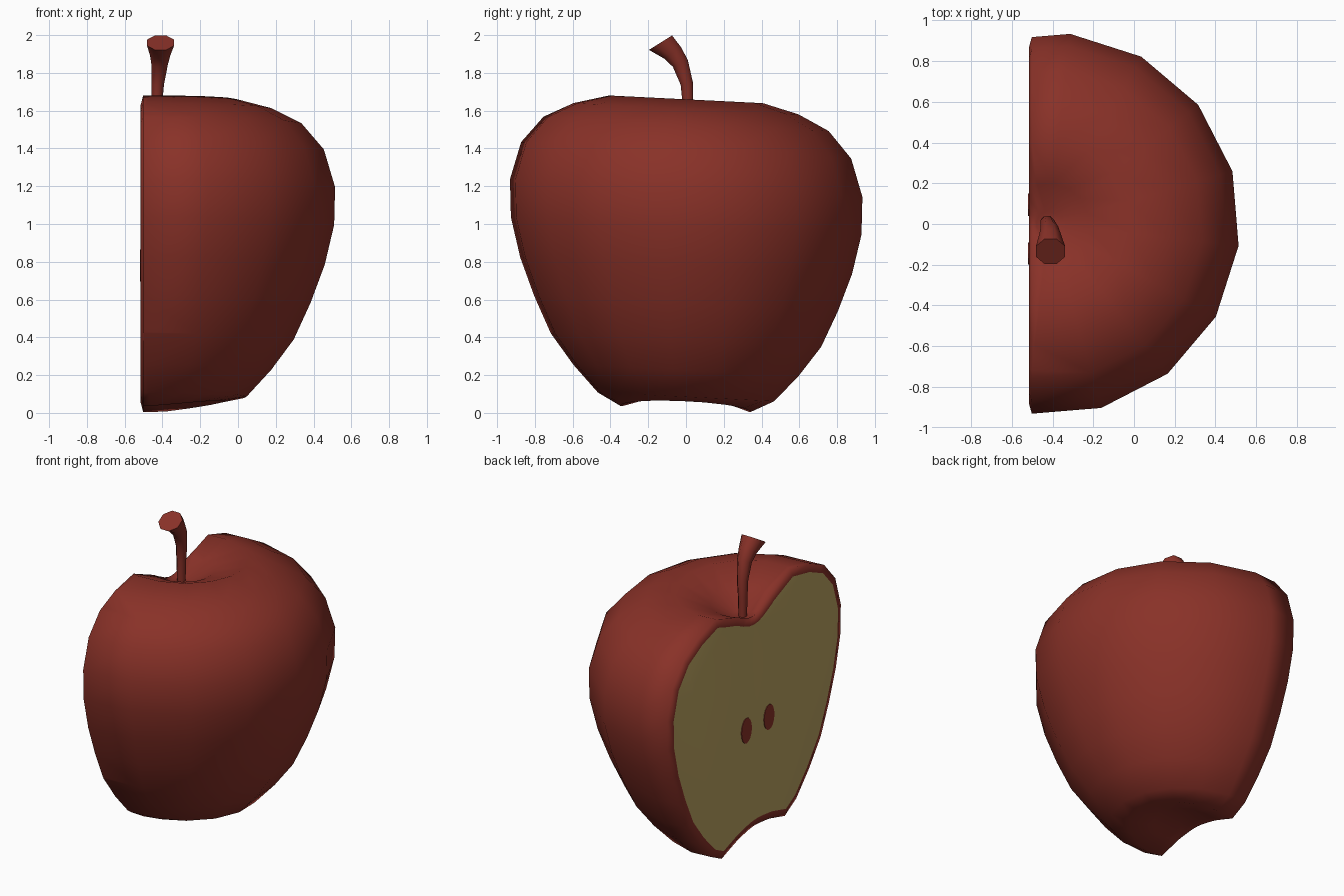
import bpy, bmesh, math
from mathutils import Vector

if "Cube" in bpy.data.objects:
    bpy.data.objects.remove(bpy.data.objects["Cube"])

AX = -0.42      # x of the apple's core axis
CUT = -0.502    # x of the cut plane


def material(name, rgb):
    m = bpy.data.materials.new(name)
    m.diffuse_color = (*rgb, 1)
    m.use_nodes = True
    m.node_tree.nodes["Principled BSDF"].inputs["Base Color"].default_value = m.diffuse_color
    return m


red = material("red skin", (0.25, 0.031, 0.021))
yellow = material("yellow flesh", (0.50, 0.37, 0.12))


def finish(bm, name, mats, smooth=True):
    me = bpy.data.meshes.new(name)
    for f in bm.faces:
        f.smooth = smooth
    bm.to_mesh(me)
    bm.free()
    ob = bpy.data.objects.new(name, me)
    for m in mats:
        me.materials.append(m)
    bpy.context.collection.objects.link(ob)
    return ob


def skin_rings(bm, rings):
    """Bridge equal-length vertex rings with quads."""
    n = len(rings[0])
    for a, b in zip(rings, rings[1:]):
        for i in range(n):
            j = (i + 1) % n
            bm.faces.new((a[i], a[j], b[j], b[i]))


# Apple body: lathed profile (radius, height), slightly tilted
profile = [(0.06, 0.10), (0.2, 0.07), (0.35, 0.02), (0.47, 0.085), (0.60, 0.225),
           (0.72, 0.385), (0.81, 0.58), (0.885, 0.78), (0.935, 0.99), (0.94, 1.19),
           (0.88, 1.39), (0.76, 1.53), (0.60, 1.61), (0.41, 1.66), (0.2, 1.58), (0.06, 1.50)]
bm = bmesh.new()
rings = []
for r, z in profile:
    lift = 0.12 if z < 0.08 and r < 0.4 else 0.0
    ring = []
    for i in range(16):
        a = math.radians(16 + 22.5 * i)
        x, y = r * math.cos(a), r * math.sin(a)
        ring.append(bm.verts.new((AX + x, y, z - 0.05 * y + lift * max(x, 0))))
    rings.append(ring)
skin_rings(bm, rings)
bm.faces.new(rings[0][::-1])
bm.faces.new(rings[-1])

# Slice the apple and close the cut
res = bmesh.ops.bisect_plane(bm, geom=bm.verts[:] + bm.edges[:] + bm.faces[:],
                             plane_co=(CUT, 0, 0), plane_no=(-1, 0, 0), clear_outer=True)
cut_verts = [g for g in res["geom_cut"] if isinstance(g, bmesh.types.BMVert)]
bmesh.ops.remove_doubles(bm, verts=cut_verts, dist=0.03)
bmesh.ops.holes_fill(bm, edges=[e for e in bm.edges if e.is_boundary], sides=0)
bmesh.ops.recalc_face_normals(bm, faces=bm.faces[:])

# Red rim around the yellow flesh
cap = [f for f in bm.faces if all(abs(v.co.x - CUT) < 1e-4 for v in f.verts)]
bmesh.ops.inset_region(bm, faces=cap, thickness=0.05, use_even_offset=True)
for f in cap:
    f.material_index = 1
for v in {v for f in cap for v in f.verts}:
    v.co.x = CUT - 0.014
finish(bm, "apple_half", [red, yellow])

# Stem: tapered bent tube, (x, y, z, radius, tilt)
path = [(-0.43, 0.01, 1.46, 0.026, 0), (-0.43, 0.01, 1.63, 0.030, 0),
        (-0.425, 0.005, 1.74, 0.036, 6), (-0.415, -0.03, 1.85, 0.047, 24),
        (-0.41, -0.135, 1.96, 0.078, 32)]
path.insert(4, (-0.412, -0.07, 1.905, 0.058, 34))
bm = bmesh.new()
rings = []
for x, y, z, r, t in path:
    t = math.radians(t)
    ring = []
    for i in range(8):
        a = math.tau * (i + 0.5) / 8
        c, s = r * math.cos(a), r * math.sin(a)
        ring.append(bm.verts.new((x + c, y + s * math.cos(t), z + s * math.sin(t))))
    rings.append(ring)
skin_rings(bm, rings)
bm.faces.new(rings[0][::-1])
bm.faces.new(rings[-1])
bmesh.ops.recalc_face_normals(bm, faces=bm.faces[:])
stem = finish(bm, "stem", [red])
bpy.context.view_layer.objects.active = stem
stem.select_set(True)
bpy.ops.object.shade_smooth_by_angle(angle=math.radians(50))

# Seeds: thin oval plates on the flesh
for name, y in (("seed_back", 0.095), ("seed_front", -0.145)):
    bm = bmesh.new()
    oval = [bm.verts.new((CUT - 0.018, y + 0.055 * math.cos(math.tau * i / 16),
                          0.78 + 0.085 * math.sin(math.tau * i / 16))) for i in range(16)]
    f = bm.faces.new(oval)
    ext = bmesh.ops.extrude_face_region(bm, geom=[f])
    for v in ext["geom"]:
        if isinstance(v, bmesh.types.BMVert):
            v.co.x += 0.006
    bmesh.ops.recalc_face_normals(bm, faces=bm.faces[:])
    finish(bm, name, [red], smooth=False)
